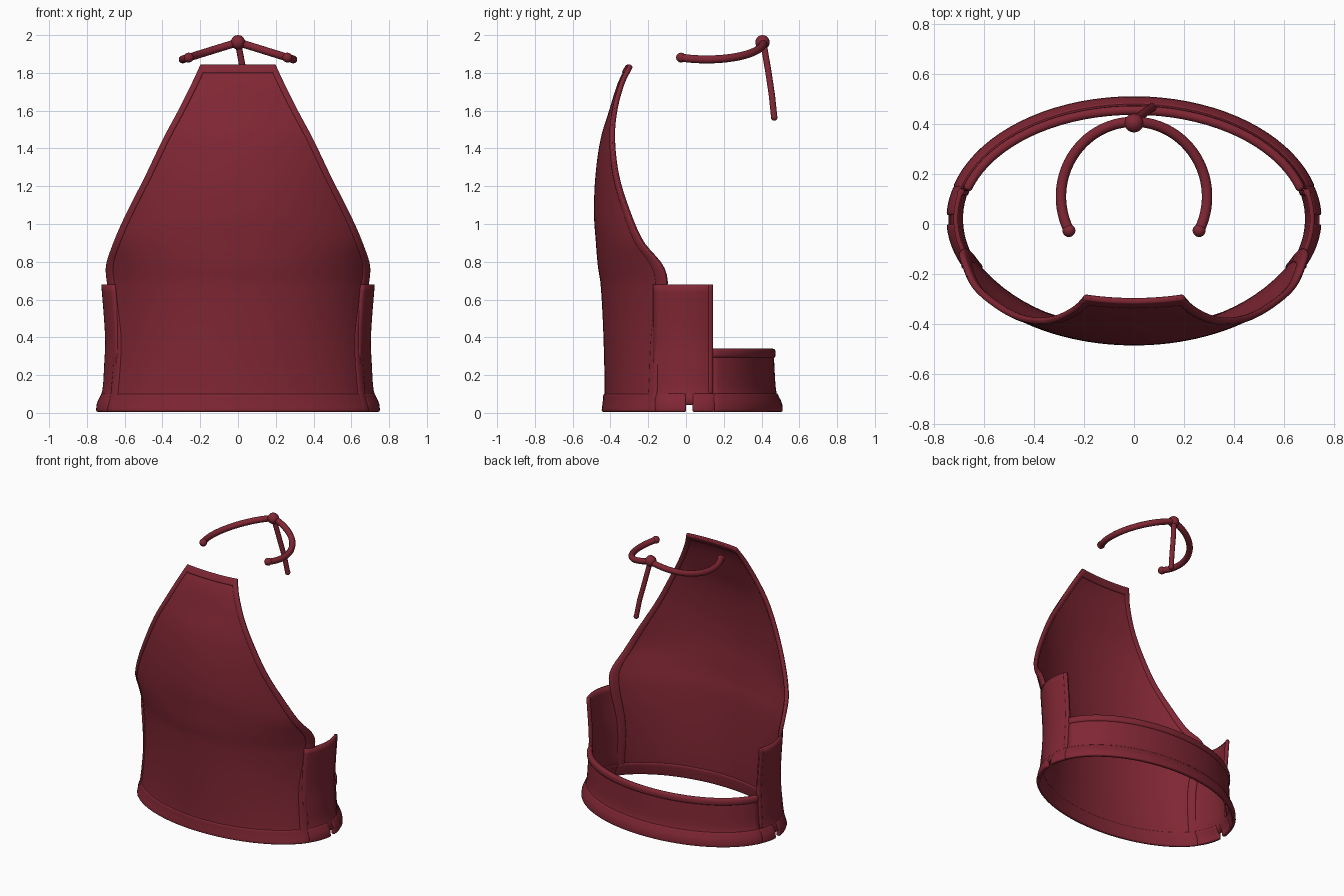
import bpy, bmesh, math
from mathutils import Vector

cube = bpy.data.objects.get("Cube")
if cube:
    bpy.data.objects.remove(cube, do_unlink=True)

fabric = bpy.data.materials.new("burgundy fabric")
fabric.use_nodes = True
colour = (0.215, 0.020, 0.034, 1)
fabric.diffuse_color = colour
fabric.node_tree.nodes["Principled BSDF"].inputs["Base Color"].default_value = colour

# height, half width, edge depth, centre depth of the front panel
FRONT = [(0.0, .69, -.16, -.435), (0.1, .667, -.15, -.425), (0.4, .65, -.135, -.43),
         (0.68, .685, -.10, -.445), (0.78, .692, -.125, -.46), (0.9, .655, -.225, -.47),
         (1.05, .59, -.295, -.48), (1.25, .49, -.36, -.473), (1.45, .395, -.385, -.445),
         (1.6, .315, -.375, -.40), (1.75, .24, -.335, -.352), (1.84, .198, -.29, -.305)]
# height, half width of the lower body
BODY = [(0.0, .74), (0.05, .735), (0.1, .712), (0.25, .70), (0.4, .695), (0.68, .715)]


def sample(table, z):
    """Smooth interpolation of a table by its first column."""
    i = max([k for k in range(len(table) - 1) if table[k][0] <= z], default=0)
    p0, p1 = table[max(i - 1, 0)], table[i]
    p2, p3 = table[i + 1], table[min(i + 2, len(table) - 1)]
    h = p2[0] - p1[0]
    t = min(max((z - p1[0]) / h, 0), 1)
    out = []
    for c in range(1, len(p1)):
        m1 = (p2[c] - p0[c]) / (p2[0] - p0[0]) * h
        m2 = (p3[c] - p1[c]) / (p3[0] - p1[0]) * h
        out.append((2*t**3 - 3*t*t + 1) * p1[c] + (t**3 - 2*t*t + t) * m1
                   + (3*t*t - 2*t**3) * p2[c] + (t**3 - t*t) * m2)
    return out


def front_point(s, z):
    w, edge, mid = sample(FRONT, z)
    k = min(.93, w / .74)
    bow = (1 - math.sqrt(1 - (k * s) ** 2)) / (1 - math.sqrt(1 - k * k))
    return (w * s, mid + (edge - mid) * bow, z)


def border_point(side):
    return lambda d, z: front_point(side * (1 - d / sample(FRONT, z)[0]), z)


def side_point(side):
    return lambda y, z: (side * sample(BODY, z)[0] * math.sqrt(1 - ((y - .02) / .46) ** 2), y, z)


def back_point(angle, z):
    a = sample(BODY, z)[0]
    return (a * math.cos(angle), .02 + (a - .26) * math.sin(angle), z)


def finish(obj):
    obj.data.materials.append(fabric)
    bpy.ops.object.select_all(action='DESELECT')
    obj.select_set(True)
    bpy.context.view_layer.objects.active = obj
    bpy.ops.object.shade_smooth_by_angle(angle=math.radians(50))
    return obj


def patch(name, point, u, v, thick, nu=8, nv=8, bevel=0.0):
    """Cloth patch over a parametric surface, given thickness."""
    bm = bmesh.new()
    grid = [[bm.verts.new(point(u[0] + (u[1] - u[0]) * i / nu, v[0] + (v[1] - v[0]) * j / nv))
             for i in range(nu + 1)] for j in range(nv + 1)]
    for j in range(nv):
        for i in range(nu):
            bm.faces.new((grid[j][i], grid[j][i+1], grid[j+1][i+1], grid[j+1][i]))
    mesh = bpy.data.meshes.new(name)
    bm.to_mesh(mesh)
    bm.free()
    obj = bpy.data.objects.new(name, mesh)
    bpy.context.collection.objects.link(obj)
    solid = obj.modifiers.new("thickness", 'SOLIDIFY')
    solid.thickness, solid.offset = thick, 0
    if bevel:
        round_off = obj.modifiers.new("rounding", 'BEVEL')
        round_off.width, round_off.segments = bevel, 2
        round_off.limit_method, round_off.angle_limit = 'ANGLE', math.radians(50)
    return finish(obj)


def ball(name, location, radius):
    bpy.ops.mesh.primitive_uv_sphere_add(segments=20, ring_count=12, radius=radius, location=location)
    bpy.context.object.name = name
    finish(bpy.context.object)


def cord(name, points, radius):
    curve = bpy.data.curves.new(name, 'CURVE')
    curve.dimensions = '3D'
    curve.bevel_depth, curve.bevel_resolution, curve.use_fill_caps = radius, 4, True
    spline = curve.splines.new('POLY')
    spline.points.add(len(points) - 1)
    for p, co in zip(spline.points, points):
        p.co = (*co, 1)
    obj = bpy.data.objects.new(name, curve)
    bpy.context.collection.objects.link(obj)
    bpy.ops.object.select_all(action='DESELECT')
    obj.select_set(True)
    bpy.context.view_layer.objects.active = obj
    bpy.ops.object.convert(target='MESH')
    finish(bpy.context.object)


# Front panel with its hems
TOP = 1.84
patch("front_panel", front_point, (-1, 1), (.01, TOP), .014, 32, 56)
patch("front_top_hem", front_point, (-1, 1), (TOP - .045, TOP), .026, 12, 3, .008)
patch("front_bottom_hem", front_point, (-1, 1), (.005, .1), .026, 32, 5, .008)

# Side panels, armhole hems and split bottom hems
for side, label in ((1, "left"), (-1, "right")):
    patch(label + "_armhole_hem", border_point(side), (0, .036), (.01, TOP), .026, 2, 56, .008)
    panel = side_point(side)
    patch(label + "_side_panel", panel, (-.17, .14), (.045, .68), .018, 12, 16)
    patch(label + "_side_edge_hem", panel, (.115, .14), (.1, .68), .026, 2, 16, .008)
    patch(label + "_side_hem_front", panel, (-.16, 0), (.005, .1), .026, 6, 5, .008)
    patch(label + "_side_hem_back", panel, (.035, .15), (.005, .1), .026, 5, 5, .008)

# Back band with its hems
start = math.asin(.12 / .46)
sweep = (start, math.pi - start)
patch("back_band", back_point, sweep, (.01, .33), .016, 36, 10)
patch("back_top_hem", back_point, sweep, (.29, .34), .036, 36, 2, .014)
patch("back_bottom_hem", back_point, sweep, (.005, .1), .026, 36, 5, .008)

# Neck cord, knot and hanging tie end
arc = []
for i in range(49):
    angle = math.radians(-27 + 234 * i / 48)
    x, y = .293 * math.cos(angle), .11 + .30 * math.sin(angle)
    arc.append(Vector((x, y, 1.962 - .31 * abs(x))))
cord("neck_cord", arc, .021)
for label, end in (("left", arc[0]), ("right", arc[-1])):
    ball(label + "_cord_end", end, .026)
ball("neck_knot", (0, .405, 1.962), .038)
tail = [Vector((0, .41, 1.96)), Vector((.03, .437, 1.8)), Vector((.055, .455, 1.68)), Vector((.072, .467, 1.565))]
cord("tie_end", tail, .017)
ball("tie_tip", tail[-1], .018)
